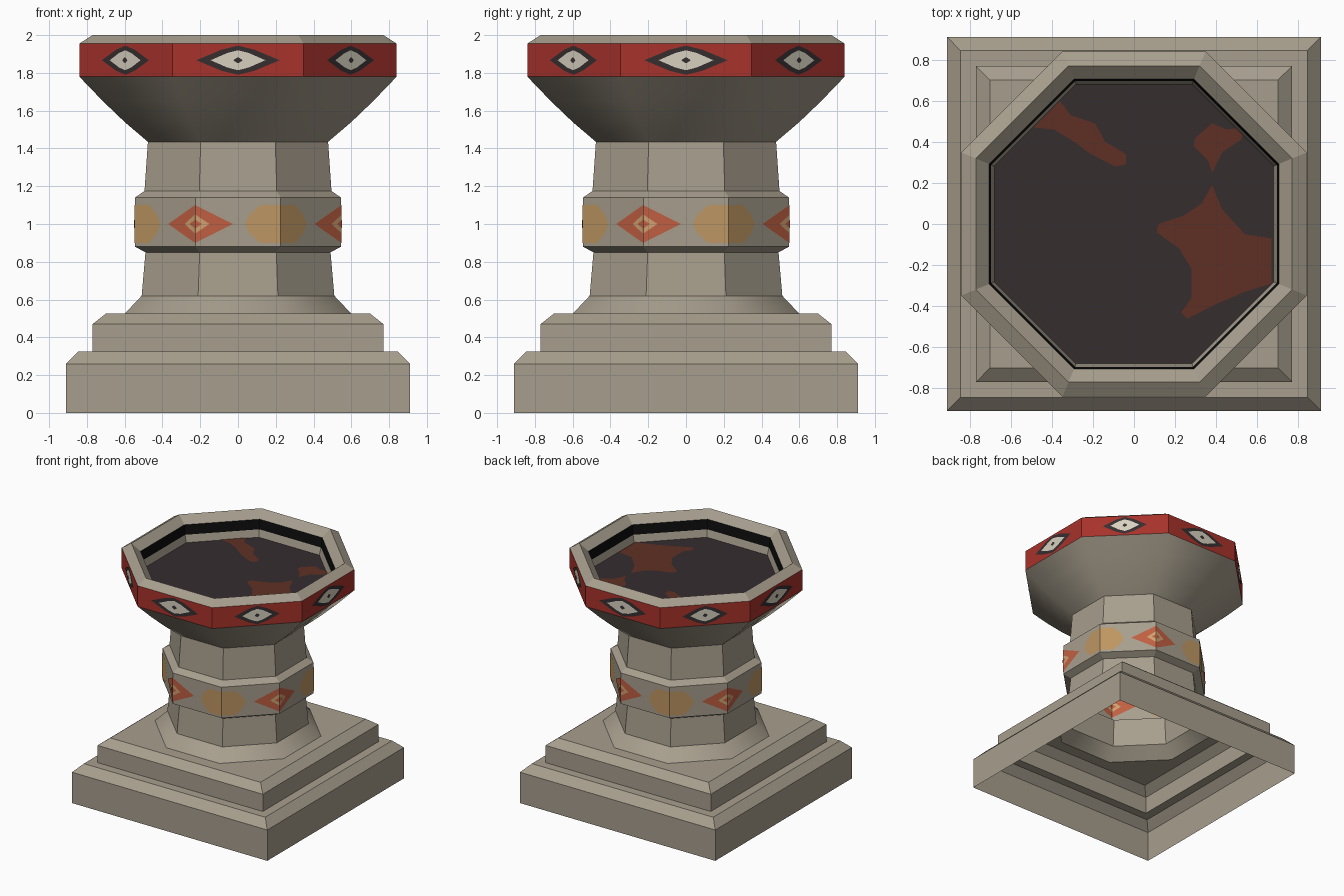
import bpy, bmesh, math
from mathutils import Vector, Matrix

if "Cube" in bpy.data.objects:
    bpy.data.objects.remove(bpy.data.objects["Cube"])


def material(name, *srgb):
    m = bpy.data.materials.new(name)
    m.use_nodes = True
    col = [((c / 255 + 0.055) / 1.055) ** 2.4 for c in srgb] + [1]
    m.diffuse_color = col
    m.node_tree.nodes["Principled BSDF"].inputs["Base Color"].default_value = col
    return m


STONE = material("stone", 167, 158, 141)
RED = material("deep red", 168, 50, 43)
CHAR = material("charcoal", 54, 45, 47)
CREAM = material("cream", 214, 208, 190)
OCHRE = material("ochre", 190, 150, 98)
CORAL = material("coral", 192, 95, 66)
TAN = material("tan", 208, 160, 112)
RUST = material("rust", 95, 48, 36)
BLACK = material("black", 12, 12, 12)


def finish(name, bm, mat, smooth=False):
    bmesh.ops.remove_doubles(bm, verts=bm.verts, dist=1e-5)
    me = bpy.data.meshes.new(name)
    bm.to_mesh(me)
    bm.free()
    me.materials.append(mat)
    for p in me.polygons:
        p.use_smooth = smooth
    ob = bpy.data.objects.new(name, me)
    bpy.context.collection.objects.link(ob)
    return ob


def ring(bm, apothem, z, square):
    """Eight points; a square ring doubles them up at its corners."""
    verts = []
    for i in range(8):
        a = math.radians(22.5 + 45 * i)
        x, y = math.cos(a), math.sin(a)
        if square:
            x, y = math.copysign(apothem, x), math.copysign(apothem, y)
        else:
            r = apothem / math.cos(math.pi / 8)
            x, y = x * r, y * r
        verts.append(bm.verts.new((x, y, z)))
    return verts


def shell(name, profile, mat=STONE, smooth=False, square=0):
    """Open shell through (apothem, z) rings; the first `square` rings are square."""
    bm = bmesh.new()
    rings = [ring(bm, r, z, k < square) for k, (r, z) in enumerate(profile)]
    for lo, hi in zip(rings, rings[1:]):
        for i in range(8):
            j = (i + 1) % 8
            bm.faces.new((lo[i], lo[j], hi[j], hi[i]))
    bmesh.ops.dissolve_degenerate(bm, dist=1e-5, edges=bm.edges)
    return finish(name, bm, mat, smooth)


# Stone shells from the ground up
shell("stepped_plinth", [(.91, 0), (.91, .26), (.845, .325), (.77, .325), (.77, .47),
                         (.7, .525), (.6, .525)], square=6)
shell("column_foot", [(.6, .525), (.51, .62)], smooth=True)
shell("lower_column", [(.51, .62), (.49, .85)])
shell("column_collar", [(.49, .85), (.545, .88), (.545, 1.14), (.495, 1.175)])
shell("upper_column", [(.495, 1.175), (.477, 1.435)])
shell("bowl", [(.477, 1.435), (.6, 1.54), (.715, 1.65), (.84, 1.78)], smooth=True)
shell("bowl_band", [(.84, 1.78), (.84, 1.955)], RED)
shell("rim", [(.84, 1.955), (.77, 2), (.705, 1.94)])
shell("rim_groove", [(.705, 1.94), (.695, 1.86)], BLACK)
shell("inner_lip", [(.695, 1.86), (.68, 1.8)])

# Bowl floor with rust stains
FLOOR = 1.8
bm = bmesh.new()
bm.faces.new(ring(bm, .68, FLOOR, False))
finish("bowl_floor", bm, CHAR)

stains = [
    [(-.36, .6), (-.49, .47), (-.39, .46), (-.29, .4), (-.21, .34), (-.09, .28),
     (-.04, .29), (-.04, .34), (-.14, .4), (-.19, .49), (-.31, .53)],
    [(.38, .49), (.3, .42), (.29, .38), (.36, .31), (.38, .25), (.43, .35), (.52, .41),
     (.54, .47), (.45, .46)],
    [(.38, .19), (.33, .1), (.24, .04), (.12, 0), (.11, -.04), (.22, -.12), (.28, -.22),
     (.28, -.36), (.23, -.43), (.26, -.46), (.4, -.39), (.54, -.33), (.67, -.29),
     (.67, -.07), (.54, -.05), (.43, .07)],
]
bm = bmesh.new()
for pts in stains:
    bm.faces.new([bm.verts.new((x, y, FLOOR + .004)) for x, y in pts])
bmesh.ops.triangulate(bm, faces=bm.faces)
finish("floor_stains", bm, RUST)


def plates(name, placed, apothem, z, mat):
    """Flat plates on octagon sides; placed holds (side index, outline in side units)."""
    bm = bmesh.new()
    for side, pts in placed:
        turn = Matrix.Rotation(side * math.pi / 4, 3, 'Z')
        bm.faces.new([bm.verts.new(turn @ Vector((u, -apothem, z + v))) for u, v in pts])
    finish(name, bm, mat)


def lens(w, h, shoulder=0.4, fill=0.72):
    s, t = w * shoulder, h * fill
    return [(-w, 0), (-s, -t), (0, -h), (s, -t), (w, 0), (s, t), (0, h), (-s, t)]


# Eye emblems on the bowl band, slimmer on the diagonal sides
for name, w, h, lift, mat in [("eye_border", .22, .077, .003, CHAR),
                              ("eye_white", .145, .053, .005, CREAM),
                              ("eye_pupil", .024, .016, .007, CHAR)]:
    eyes = [(i, lens(w * (.8 if i % 2 else 1), h)) for i in range(8)]
    plates(name, eyes, .84 + lift, 1.867, mat)

# Collar emblems folded round the corners, coral and ochre in turn, on both faces of the shell
EDGE = .545 * math.tan(math.pi / 8)


def folded(half, first):
    """Half outlines (distance from corner, height) on both sides of every other corner."""
    out = []
    for side in range(first, first + 8, 2):
        out.append((side, [(-EDGE + d, v) for d, v in half]))
        out.append((side - 1, [(EDGE - d, v) for d, v in reversed(half)]))
    return out


def half_diamond(w, h):
    return [(0, -h), (w, 0), (0, h)]


hexagon = [(0, -.1), (.11, -.1), (.165, -.05), (.19, 0), (.165, .05), (.11, .1), (0, .1)]
for layer, half, first, lift, mat in [("ochre_hexagons", hexagon, 1, .003, OCHRE),
                                      ("coral_diamonds", half_diamond(.2, .1), 0, .003, CORAL),
                                      ("tan_diamonds", half_diamond(.075, .05), 0, .005, TAN),
                                      ("coral_dots", half_diamond(.035, .022), 0, .007, CORAL)]:
    for where, sign in (("outer", 1), ("inner", -1)):
        plates(f"{where}_{layer}", folded(half, first), .545 + sign * lift, 1, mat)
